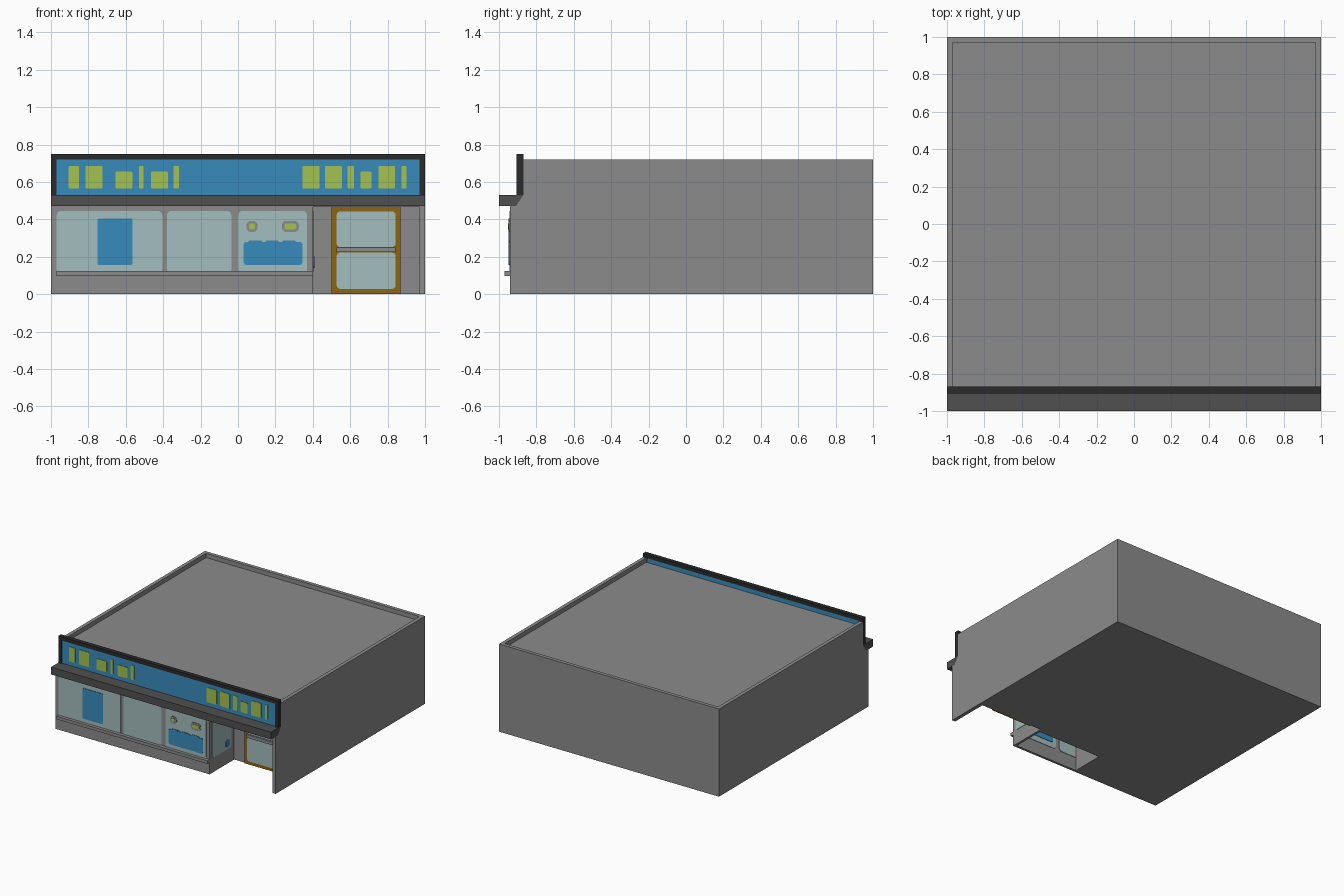
import bpy, bmesh, math

cube = bpy.data.objects.get("Cube")
if cube:
    bpy.data.objects.remove(cube, do_unlink=True)


def material(name, *rgb):
    mat = bpy.data.materials.new(name)
    mat.use_nodes = True
    mat.diffuse_color = (*rgb, 1)
    mat.node_tree.nodes["Principled BSDF"].inputs["Base Color"].default_value = (*rgb, 1)
    return mat


concrete = material("concrete_grey", .26, .26, .26)
dark = material("cornice_dark_grey", .08, .08, .08)
black = material("frame_black", .024, .024, .024)
blue = material("sign_blue", .04, .26, .5)
green = material("lime_green", .36, .54, .08)
glass = material("pale_glass", .37, .51, .51)
wood = material("door_orange_brown", .27, .13, .006)


def prism(name, outline, axis, low, high, mat):
    """Extrude a flat outline along x or y."""
    def place(u, v, t):
        return (t, u, v) if axis == "x" else (u, t, v)
    bm = bmesh.new()
    near = [bm.verts.new(place(u, v, low)) for u, v in outline]
    far = [bm.verts.new(place(u, v, high)) for u, v in outline]
    bm.faces.new(near)
    bm.faces.new(far)
    for i in range(len(near)):
        j = (i + 1) % len(near)
        bm.faces.new((near[i], near[j], far[j], far[i]))
    bmesh.ops.recalc_face_normals(bm, faces=bm.faces)
    mesh = bpy.data.meshes.new(name)
    bm.to_mesh(mesh)
    bm.free()
    mesh.materials.append(mat)
    obj = bpy.data.objects.new(name, mesh)
    bpy.context.scene.collection.objects.link(obj)
    return obj


def rectangle(left, right, bottom, top, radius=0.0, steps=4):
    """Rectangle outline, with rounded corners when a radius is given."""
    if not radius:
        return [(left, bottom), (right, bottom), (right, top), (left, top)]
    centres = [(right - radius, top - radius), (left + radius, top - radius),
               (left + radius, bottom + radius), (right - radius, bottom + radius)]
    points = []
    for corner, (u, v) in enumerate(centres):
        for k in range(steps + 1):
            angle = math.pi / 2 * (corner + k / steps)
            points.append((u + radius * math.cos(angle), v + radius * math.sin(angle)))
    return points


def box(name, xs, ys, zs, mat, radius=0.0):
    return prism(name, rectangle(*xs, *zs, radius), "y", *ys, mat)


def cut(target, xs, ys, zs):
    cutter = box("cutter", xs, ys, zs, concrete)
    cutter.hide_render = True
    mod = target.modifiers.new("cut", "BOOLEAN")
    mod.operation = "DIFFERENCE"
    mod.solver = "EXACT"
    mod.object = cutter
    bpy.context.view_layer.objects.active = target
    bpy.ops.object.modifier_apply(modifier=mod.name)
    bpy.data.objects.remove(cutter, do_unlink=True)


# Main building: roof tray, entrance recess and hollow display bay
front = -.94
profile = [(front, 0), (front, .47), (-.91, .47), (-.87, .53), (-.87, .72), (1, .72), (1, 0)]
building = prism("building", profile, "x", -1, 1, concrete)
cut(building, (-.97, .97), (-1.2, .97), (.685, .9))
cut(building, (.4, .97), (-1.2, -.62), (-.1, .465))
cut(building, (-.2, .38), (-.92, -.65), (-.1, .45))

# Cornice and sign board
prism("cornice", [(-1, .47), (-.91, .47), (-.87, .53), (-1, .53)], "x", -1, 1, dark)
sign_depth = (-.905, -.87)
box("sign_frame_top", (-1, 1), sign_depth, (.72, .75), black)
for side, xs in (("right", (-1, -.97)), ("left", (.97, 1))):
    box("sign_frame_" + side, xs, sign_depth, (.53, .72), black)
box("sign_panel", (-.97, .97), (-.897, -.876), (.53, .72), blue)

# Plain raised blocks on the sign: start, width, tall or short
blocks = [(-.905, .055, True), (-.815, .09, True), (-.655, .09, False),
          (-.53, .025, True), (-.465, .09, False), (-.345, .03, True),
          (.345, .09, True), (.465, .09, True), (.585, .035, True),
          (.655, .06, False), (.75, .09, True), (.875, .026, True)]
for i, (start, width, tall) in enumerate(blocks):
    box(f"sign_block_{i}", (start, start + width), (-.901, -.896),
        (.565, .685 if tall else .655), green, .006)

# Shop windows and sill
pane_depth = (front - .004, -.916)
for i, xs in enumerate(((-.97, -.405), (-.38, -.035), (0, .37))):
    box(f"window_{i}", xs, pane_depth, (.11, .445), glass, .025)
prism("side_window", rectangle(-.91, -.66, .12, .445, .025), "x", .376, .404, glass)
box("window_sill", (-.97, .4), (-.97, front), (.098, .123), concrete)

# Posters and stickers on the glass
face = (front - .008, front - .003)
box("poster", (-.75, -.565), face, (.155, .405), blue, .008)
for name, ys in (("outer", face), ("inner", (-.917, -.912))):
    box("banner_" + name, (.03, .345), ys, (.155, .28), blue, .018)
for i in range(3):
    start = .055 + i * .09
    box(f"banner_bump_{i}", (start, start + .075), (front - .0075, front - .003),
        (.25, .288), blue, .012)
for name, x, half in (("small", .075, .03), ("large", .28, .046)):
    box(f"sticker_{name}_rim", (x - half, x + half), face, (.332, .392), concrete, .025)
    inner = half - .014
    box(f"sticker_{name}", (x - inner, x + inner), (front - .011, front - .007),
        (.346, .378), green, .012)
prism("side_sticker", rectangle(-.74, -.685, .14, .2, .025), "x", .403, .408, blue)

# Entrance door at the back of the recess
box("door_frame", (.5, .87), (-.63, -.615), (0, .465), wood)
for name, zs in (("lower", (.028, .222)), ("upper", (.252, .442))):
    box("door_glass_" + name, (.527, .843), (-.635, -.625), zs, glass, .02)
box("door_rail", (.527, .843), (-.645, -.625), (.224, .25), concrete)
